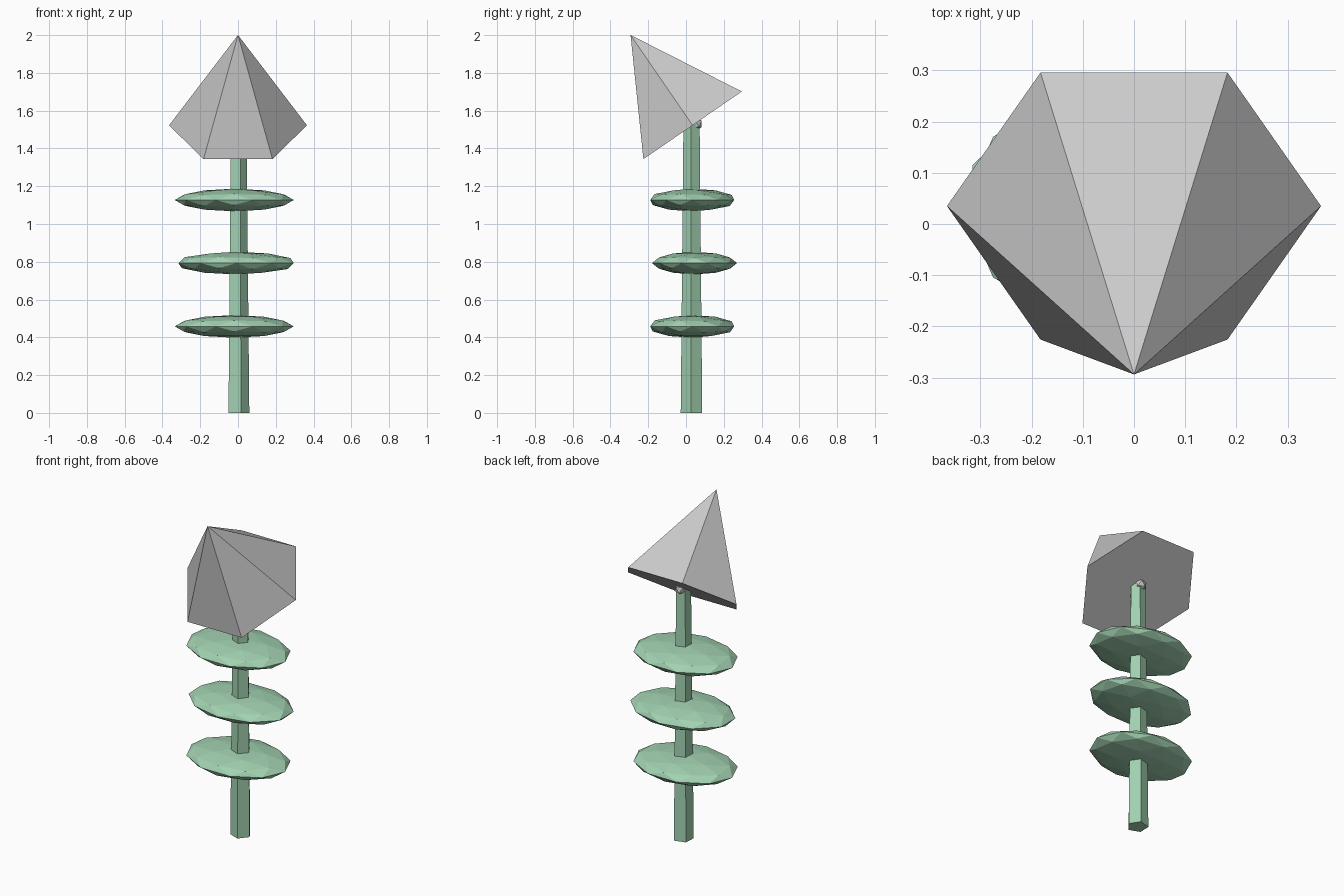
import bpy
from math import radians, sin, cos
from mathutils import Vector

if "Cube" in bpy.data.objects:
    bpy.data.objects.remove(bpy.data.objects["Cube"])

green = bpy.data.materials.new("leaf_green")
green.diffuse_color = (0.36, 0.64, 0.44, 1)
green.use_nodes = True
green.node_tree.nodes["Principled BSDF"].inputs["Base Color"].default_value = green.diffuse_color


def cone(name, sides, r1, r2, depth, base, turn=0, tilt=0):
    """Cone whose base centre sits at base; vertex 0 points along +x before turn."""
    axis = Vector((0, -sin(radians(tilt)), cos(radians(tilt))))
    bpy.ops.mesh.primitive_cone_add(
        vertices=sides, radius1=r1, radius2=r2, depth=depth,
        location=Vector(base) + axis * depth / 2,
        rotation=(radians(tilt), 0, 0))
    ob = bpy.context.object
    ob.name = name
    # primitive cones start with a vertex on +y
    for v in ob.data.vertices:
        a = radians(turn - 90)
        x, y = v.co.x, v.co.y
        v.co.x, v.co.y = x * cos(a) - y * sin(a), x * sin(a) + y * cos(a)
    return ob


# Tapered five-sided stem
stem = cone("stem", 5, 0.06, 0.045, 1.55, (0, 0.03, 0), turn=-3)
stem.data.materials.append(green)

# Three flattened faceted leaf discs
for i, (x, y, z, turn, sx, sy) in enumerate([
        (-0.02, 0.033, 0.458, 18, 0.315, 0.234),
        (-0.01, 0.045, 0.793, 0, 0.321, 0.225),
        (-0.02, 0.033, 1.127, 18, 0.315, 0.234)]):
    bpy.ops.mesh.primitive_ico_sphere_add(subdivisions=2, radius=1, location=(x, y, z))
    leaf = bpy.context.object
    leaf.name = f"leaf_disc_{i + 1}"
    a = radians(turn)
    for v in leaf.data.vertices:
        px, py, pz = v.co
        v.co = ((px * cos(a) - py * sin(a)) * sx,
                (px * sin(a) + py * cos(a)) * sy, pz * 0.06)
    leaf.data.materials.append(green)

# Tilted six-sided flower head
cone("flower_head", 6, 0.365, 0, 0.58, (0, 0.035, 1.5225), turn=0, tilt=34.5)

# Small grey joint where the stem meets the head
bpy.ops.mesh.primitive_ico_sphere_add(subdivisions=1, radius=0.038, location=(0, 0.05, 1.53))
bpy.context.object.name = "flower_joint"
